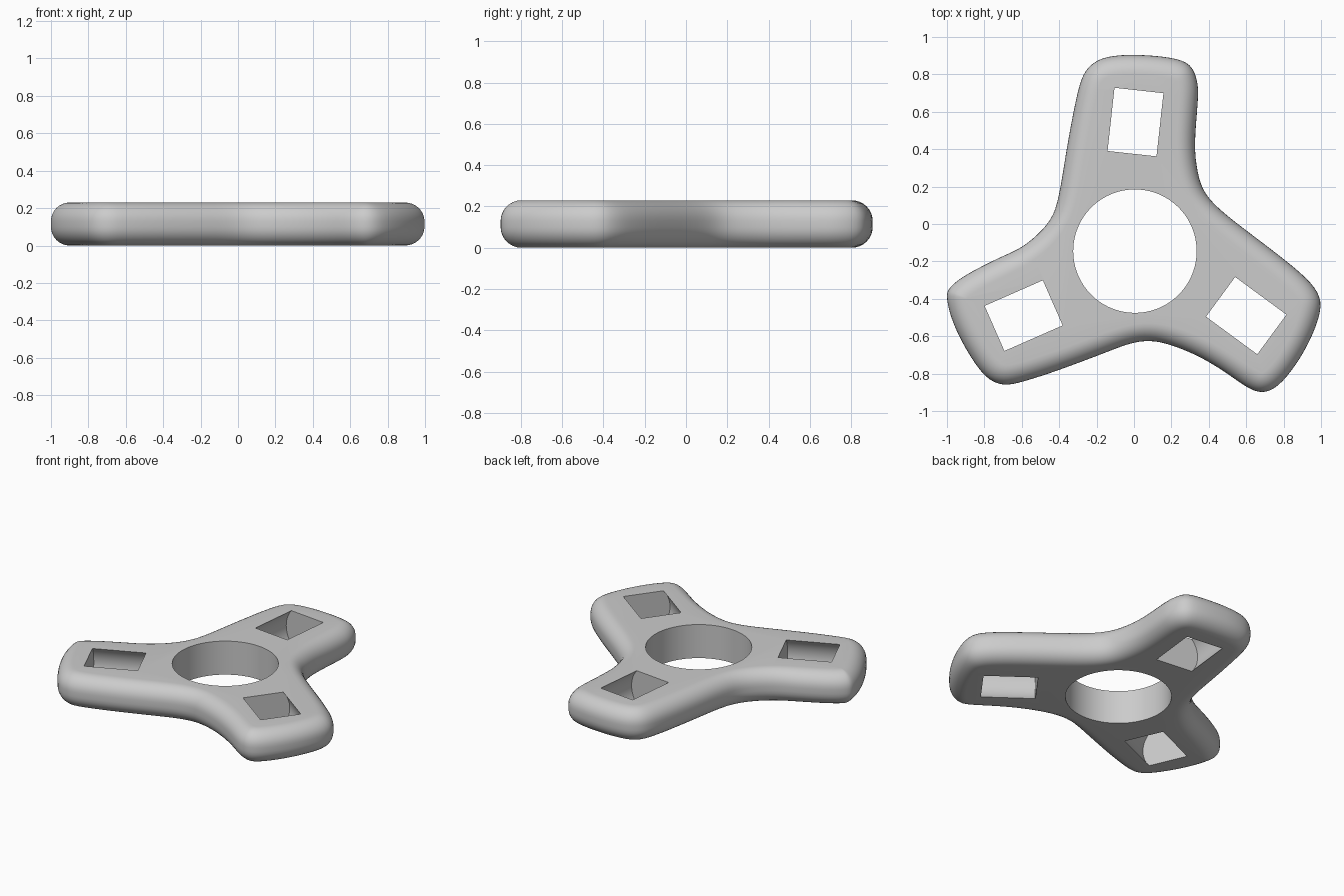
import bpy, bmesh, math
from mathutils import Vector, Matrix

THICK = 0.23      # overall height
ROUND = 0.1       # radius of the rounded rim
HUB = (0.005, -0.145)

old = bpy.data.objects.get("Cube")
if old:
    bpy.data.objects.remove(old, do_unlink=True)

grey = bpy.data.materials.new("plain grey")
grey.use_nodes = True
colour = (0.6, 0.6, 0.6, 1)
grey.diffuse_color = colour
grey.node_tree.nodes["Principled BSDF"].inputs["Base Color"].default_value = colour

# Clockwise outline of the three-armed body, starting at the back arm's end
OUTLINE = [
    (0, .905), (.19, .89), (.3, .85), (.34, .75), (.34, .64), (.325, .43), (.34, .28),
    (.38, .165), (.485, .055), (.7, -.11), (.865, -.24), (.965, -.34), (1, -.44),
    (.955, -.59), (.87, -.745), (.77, -.865), (.685, -.9), (.6, -.87), (.47, -.78),
    (.33, -.7), (.19, -.645), (.085, -.625), (-.025, -.64), (-.185, -.7), (-.4, -.78),
    (-.585, -.84), (-.7, -.86), (-.8, -.81), (-.9, -.665), (-.97, -.52), (-1, -.4),
    (-.985, -.34), (-.895, -.27), (-.72, -.18), (-.585, -.115), (-.45, .015),
    (-.4, .16), (-.36, .4), (-.31, .665), (-.27, .8), (-.21, .865), (-.13, .895),
]


def smooth_loop(points, steps):
    """Closed Catmull-Rom curve through the points."""
    pts = [Vector(p) for p in points]
    n, out = len(pts), []
    for i in range(n):
        a, b, c, d = (pts[(i + k - 1) % n] for k in range(4))
        for s in range(steps):
            t = s / steps
            out.append(0.5 * (2 * b + (c - a) * t + (2 * a - 5 * b + 4 * c - d) * t * t
                              + (3 * b - a - 3 * c + d) * t ** 3))
    return out


def relax(loop, rounds):
    for _ in range(rounds):
        loop = [(loop[i - 1] + 2 * p + loop[(i + 1) % len(loop)]) / 4
                for i, p in enumerate(loop)]
    return loop


def inset_loop(loop, distance):
    """Clockwise loop moved inward along its normals."""
    out = []
    for i, p in enumerate(loop):
        t = (loop[(i + 1) % len(loop)] - loop[i - 1]).normalized()
        out.append(p + Vector((t.y, -t.x)) * distance)
    return relax(out, 6)


def new_object(name, bm):
    bmesh.ops.recalc_face_normals(bm, faces=bm.faces)
    mesh = bpy.data.meshes.new(name)
    bm.to_mesh(mesh)
    bm.free()
    mesh.materials.append(grey)
    obj = bpy.data.objects.new(name, mesh)
    bpy.context.collection.objects.link(obj)
    return obj


def cylinder_cutter(name, radius, depth, matrix, sides):
    bm = bmesh.new()
    bmesh.ops.create_cone(bm, cap_ends=True, segments=sides, radius1=radius,
                          radius2=radius, depth=depth, matrix=matrix)
    obj = new_object(name, bm)
    obj.hide_render = True
    return obj


# Body: rings stacked from the bottom face, round the rim, to the top face
outer = relax(smooth_loop(OUTLINE, 4), 2)
inner = inset_loop(outer, ROUND)
quarter = [math.pi / 2 * k / 8 for k in range(9)]
levels = [(1 - math.sin(a), ROUND * (1 - math.cos(a))) for a in quarter]
levels += [(f, THICK - z) for f, z in reversed(levels)]

bm = bmesh.new()
rings = [[bm.verts.new((*o.lerp(i, f), z)) for o, i in zip(outer, inner)]
         for f, z in levels]
for low, high in zip(rings, rings[1:]):
    for i in range(len(low)):
        bm.faces.new((low[i - 1], low[i], high[i], high[i - 1]))
bm.faces.new(rings[0])
bm.faces.new(rings[-1])
body = new_object("spinner_body", bm)

# Central bearing hole
middle = THICK / 2
cutters = [cylinder_cutter("hub_cutter", 0.33, 1,
                           Matrix.Translation((*HUB, middle)), 96)]

# Arm slots: drums lying along each arm, wider than the body is thick
SLOTS = {"back": (.008, .545, 83.7), "right": (-.59, -.49, 23.7), "left": (.6, -.49, -36.3)}
for side, (x, y, angle) in SLOTS.items():
    place = (Matrix.Translation((x, y, middle))
             @ Matrix.Rotation(math.radians(angle), 4, 'Z')
             @ Matrix.Rotation(math.pi / 2, 4, 'Y'))
    cutters.append(cylinder_cutter(side + "_slot_cutter", 0.175, 0.34, place, 64))

# Cut the holes, then remove the cutters
bpy.ops.object.select_all(action='DESELECT')
bpy.context.view_layer.objects.active = body
body.select_set(True)
for cutter in cutters:
    mod = body.modifiers.new(cutter.name, 'BOOLEAN')
    mod.operation = 'DIFFERENCE'
    mod.solver = 'EXACT'
    mod.object = cutter
    bpy.ops.object.modifier_apply(modifier=mod.name)
    bpy.data.objects.remove(cutter, do_unlink=True)

bpy.ops.object.shade_smooth_by_angle(angle=math.radians(35))
